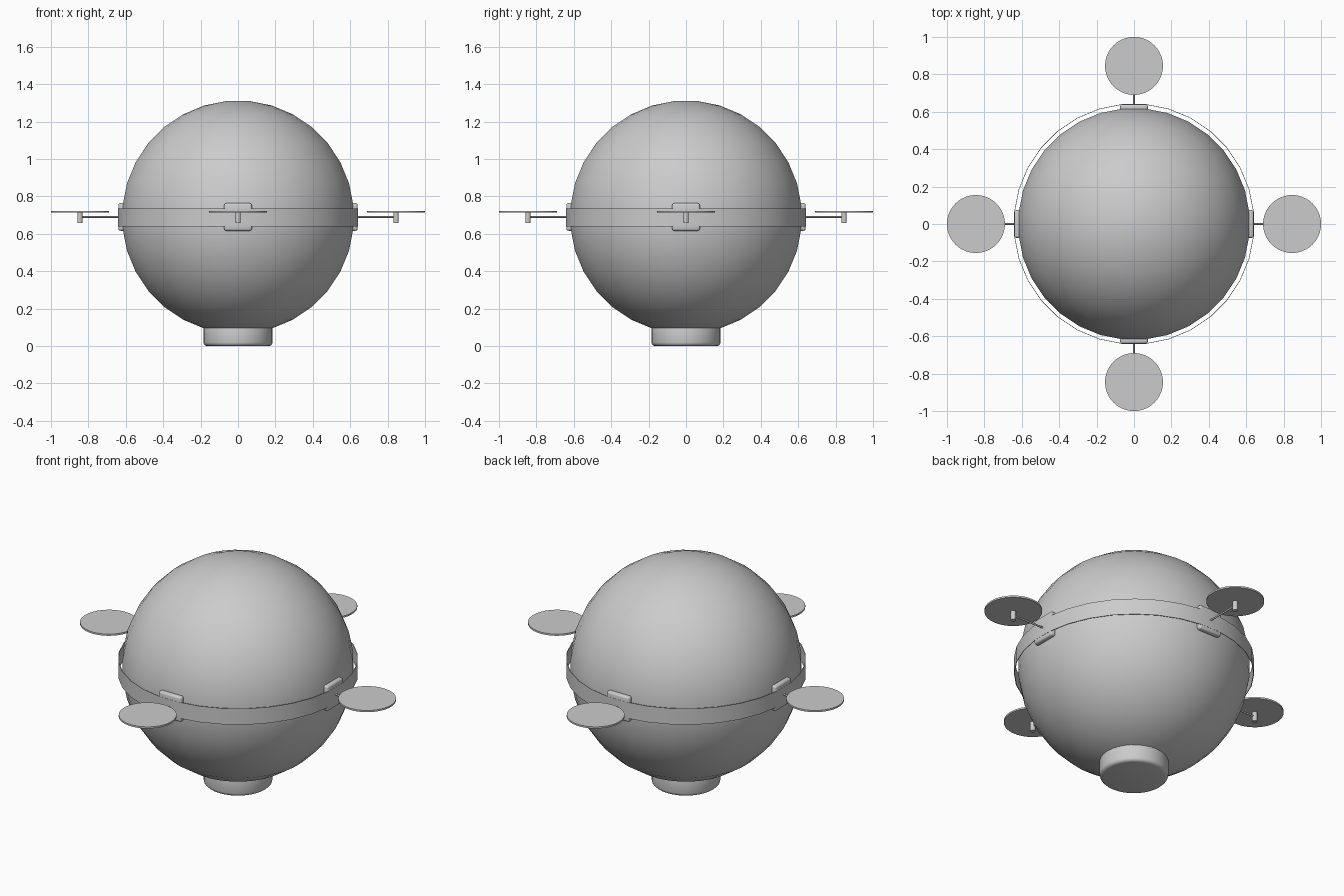
import bpy
import math
from mathutils import Matrix, Vector

cube = bpy.data.objects.get("Cube")
if cube:
    bpy.data.objects.remove(cube, do_unlink=True)

grey = bpy.data.materials.new("plain grey")
grey.use_nodes = True
grey.diffuse_color = (0.6, 0.6, 0.6, 1)
grey.node_tree.nodes["Principled BSDF"].inputs["Base Color"].default_value = (0.6, 0.6, 0.6, 1)

MID = 0.69            # height of the equator
SIDES = 32
STEP = 2 * math.pi / SIDES


def finish(obj, name, bevel=0, smooth=True):
    """Name, colour, bevel and shade a part."""
    obj.name = name
    obj.data.materials.clear()
    obj.data.materials.append(grey)
    bpy.ops.object.select_all(action="DESELECT")
    obj.select_set(True)
    bpy.context.view_layer.objects.active = obj
    if bevel:
        mod = obj.modifiers.new("rounded edges", "BEVEL")
        mod.width = bevel
        mod.segments = 3
        bpy.ops.object.modifier_apply(modifier=mod.name)
    if smooth:
        bpy.ops.object.shade_smooth_by_angle(angle=math.radians(35))
    return obj


def lathe(name, profile, closed=False):
    """Spin (radius, height) points round the z axis, flats facing the axes."""
    n = len(profile)
    verts = [(r * math.cos((s + 0.5) * STEP), r * math.sin((s + 0.5) * STEP), z)
             for s in range(SIDES) for r, z in profile]
    faces = []
    for s in range(SIDES):
        a, b = s * n, (s + 1) % SIDES * n
        for i in range(n if closed else n - 1):
            j = (i + 1) % n
            faces.append((a + i, b + i, b + j, a + j))
    if not closed:
        faces.append([s * n for s in reversed(range(SIDES))])
        faces.append([s * n + n - 1 for s in range(SIDES)])
    mesh = bpy.data.meshes.new(name)
    mesh.from_pydata(verts, [], faces)
    obj = bpy.data.objects.new(name, mesh)
    bpy.context.collection.objects.link(obj)
    return finish(obj, name)


def cylinder(name, radius, depth, location, sides=32, rotation=(0, 0, 0), bevel=0):
    bpy.ops.mesh.primitive_cylinder_add(vertices=sides, radius=radius, depth=depth,
                                        location=location, rotation=rotation)
    return finish(bpy.context.object, name, bevel)


# Round body, with small flats at the poles
angles = [-math.pi / 2 + (i + 0.5) * STEP for i in range(SIDES // 2)]
lathe("body", [(0.623 * math.cos(a), MID + 0.623 * math.sin(a)) for a in angles])

# Thin band standing just clear of the body
lathe("band", [(0.641, 0.64), (0.644, 0.64), (0.644, 0.735), (0.641, 0.735)], closed=True)

# Foot under the body
cylinder("foot", 0.185, 0.12, (0, 0, 0.06), bevel=0.02)

# Four arms, each with a clamp, rod, motor and rotor disc
for i, side in enumerate(("left", "back", "right", "front")):
    turn = Matrix.Rotation(i * math.pi / 2, 4, "Z")
    bpy.ops.mesh.primitive_cube_add(size=1, location=(0.622, 0, MID))
    clamp = bpy.context.object
    clamp.data.transform(Matrix.Diagonal((0.036, 0.148, 0.148, 1)))
    parts = [
        finish(clamp, side + "_clamp", 0.012),
        cylinder(side + "_rod", 0.005, 0.21, (0.74, 0, MID), 12, (0, math.pi / 2, 0)),
        cylinder(side + "_motor", 0.014, 0.056, (0.845, 0, 0.687), 16),
        cylinder(side + "_rotor", 0.155, 0.01, (0.845, 0, 0.718), 48),
    ]
    bpy.context.view_layer.update()
    for part in parts:
        part.matrix_world = turn @ part.matrix_world
